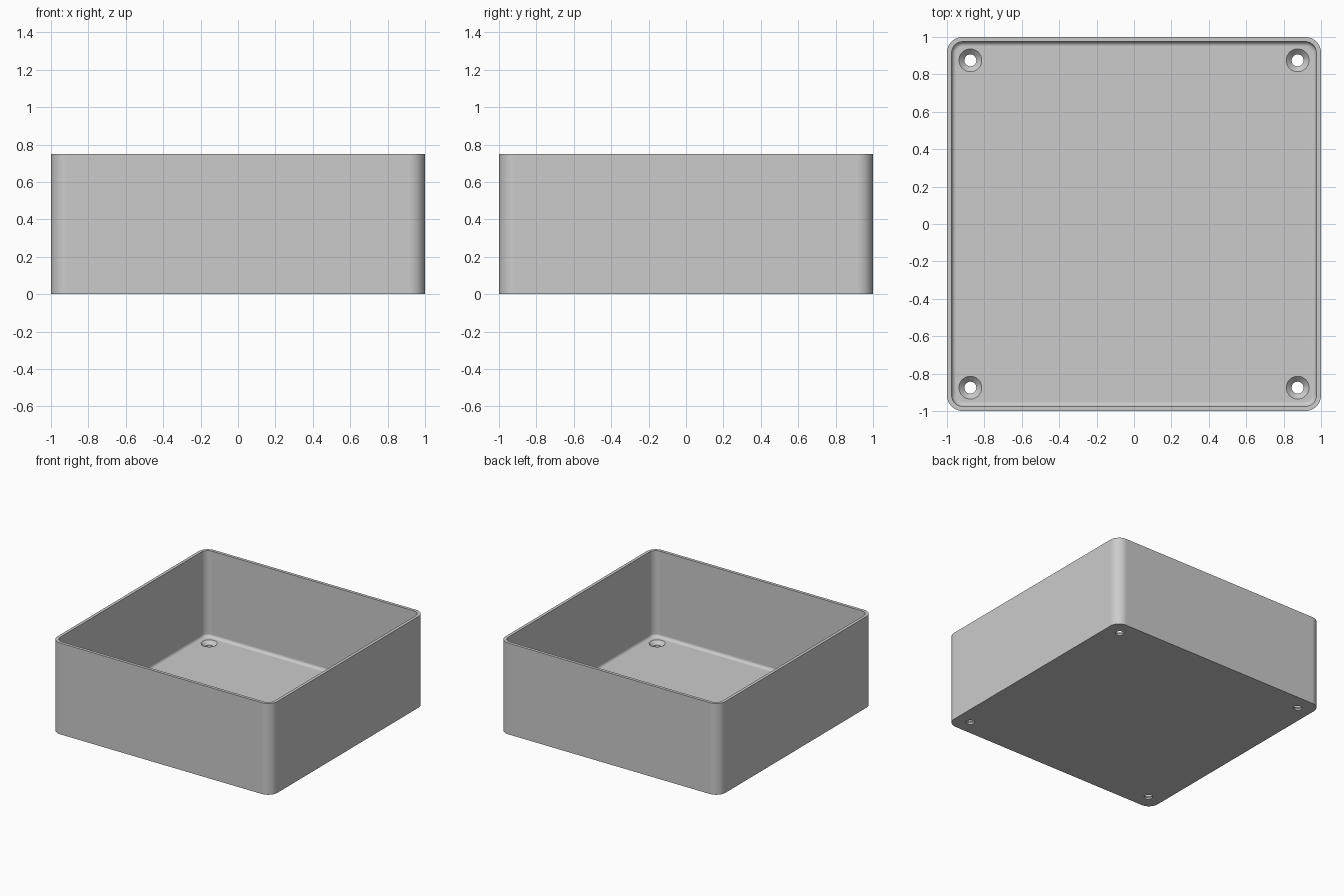
import bpy, bmesh
from math import cos, sin, pi, radians

old = bpy.data.objects.get("Cube")
if old:
    bpy.data.objects.remove(old, do_unlink=True)

HEIGHT, CORNER, WALL, FLOOR, FILLET = 0.75, 0.085, 0.025, 0.042, 0.025
HOLE_POS, HOLE_R, SINK_R = 0.875, 0.032, 0.061

grey = bpy.data.materials.new("light grey")
grey.use_nodes = True
grey.diffuse_color = (0.6, 0.6, 0.6, 1)
grey.node_tree.nodes["Principled BSDF"].inputs["Base Color"].default_value = (0.6, 0.6, 0.6, 1)


def rounded_square(inset, z, steps=12):
    """Outline of the box, moved inwards by inset."""
    c, r = 1 - CORNER, CORNER - inset
    pts = []
    for k, (sx, sy) in enumerate([(1, 1), (-1, 1), (-1, -1), (1, -1)]):
        for i in range(steps + 1):
            a = (k + i / steps) * pi / 2
            pts.append((sx * c + r * cos(a), sy * c + r * sin(a), z))
    return pts


def circle(x, y, r, z, n=32):
    return [(x + r * cos(2 * pi * i / n), y + r * sin(2 * pi * i / n), z) for i in range(n)]


def loft(name, rings):
    """Skin a list of rings and cap both ends."""
    bm = bmesh.new()
    loops = [[bm.verts.new(p) for p in ring] for ring in rings]
    n = len(loops[0])
    for lo, hi in zip(loops, loops[1:]):
        for i in range(n):
            j = (i + 1) % n
            bm.faces.new((lo[i], lo[j], hi[j], hi[i]))
    bm.faces.new(loops[0][::-1])
    bm.faces.new(loops[-1])
    bmesh.ops.recalc_face_normals(bm, faces=bm.faces)
    mesh = bpy.data.meshes.new(name)
    bm.to_mesh(mesh)
    bm.free()
    mesh.materials.append(grey)
    obj = bpy.data.objects.new(name, mesh)
    bpy.context.collection.objects.link(obj)
    return obj


# Open tray: outer wall, rim, inner wall, rounded floor edge
rings = [rounded_square(0, 0), rounded_square(0, HEIGHT), rounded_square(WALL, HEIGHT)]
for i in range(9):
    a = i / 8 * pi / 2
    rings.append(rounded_square(WALL + FILLET * (1 - cos(a)), FLOOR + FILLET * (1 - sin(a))))
tray = loft("tray", rings)
bpy.context.view_layer.objects.active = tray
tray.select_set(True)

# Countersunk screw holes in the four floor corners
for sx in (-1, 1):
    for sy in (-1, 1):
        x, y = sx * HOLE_POS, sy * HOLE_POS
        cutter = loft("hole_cutter", [
            circle(x, y, HOLE_R, -0.1),
            circle(x, y, HOLE_R, FLOOR - (SINK_R - HOLE_R)),
            circle(x, y, SINK_R, FLOOR),
            circle(x, y, SINK_R, FLOOR + 0.1)])
        cutter.hide_render = True
        cut = tray.modifiers.new("screw_hole", "BOOLEAN")
        cut.operation = "DIFFERENCE"
        cut.solver = "EXACT"
        cut.object = cutter
        bpy.ops.object.modifier_apply(modifier=cut.name)
        bpy.data.objects.remove(cutter, do_unlink=True)

# Smooth curves, crisp edges, flat walls and floor
bpy.ops.object.shade_smooth_by_angle(angle=radians(30))
weighted = tray.modifiers.new("flat_faces", "WEIGHTED_NORMAL")
weighted.keep_sharp = True
